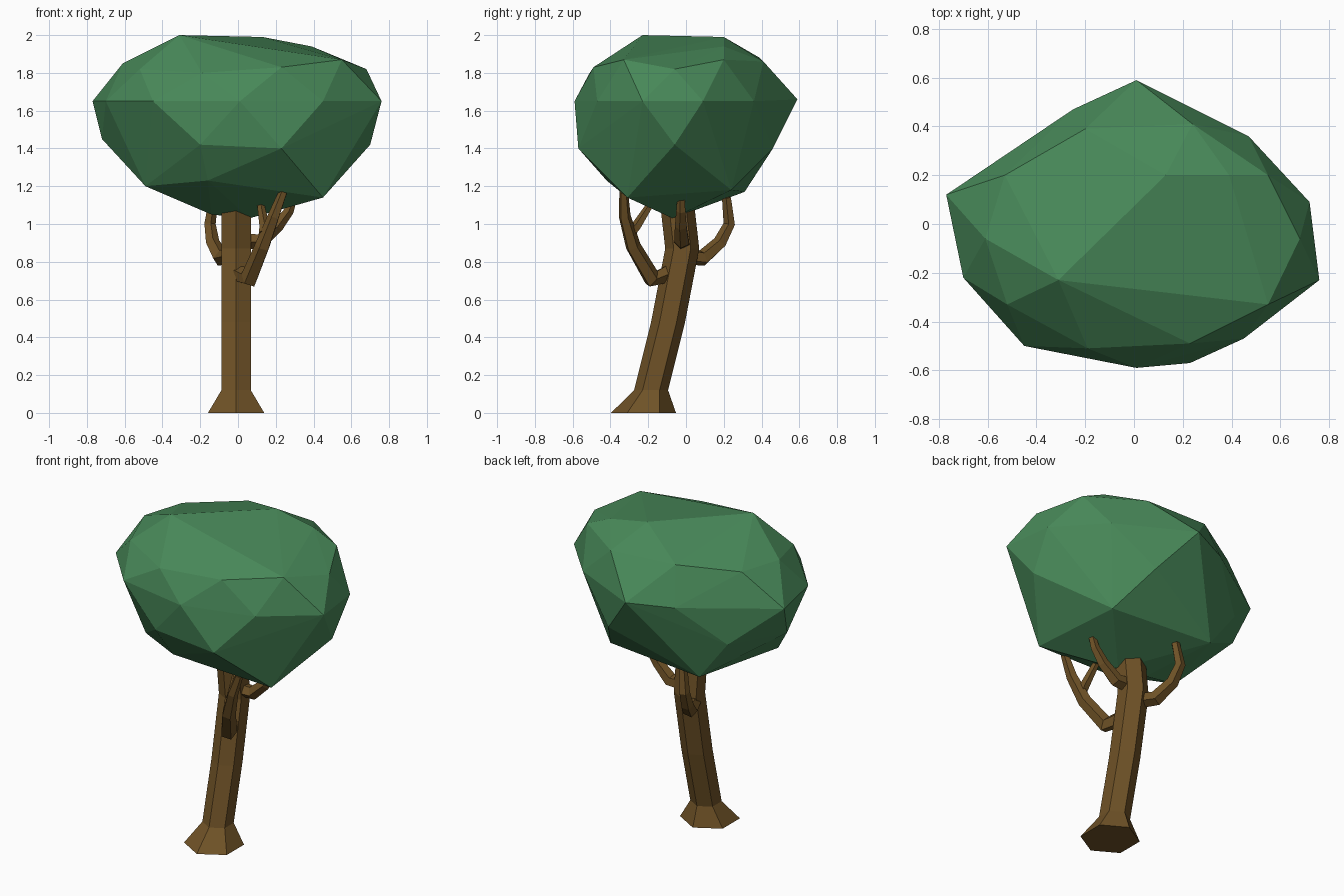
import bpy, bmesh
from math import sin, cos, tau
from mathutils import Vector


def material(name, color):
    m = bpy.data.materials.new(name)
    m.diffuse_color = (*color, 1)
    return m


BARK = material("bark", (0.16, 0.085, 0.02))
LEAF = material("leaves", (0.065, 0.25, 0.10))


def finish(name, bm, mat):
    bmesh.ops.recalc_face_normals(bm, faces=bm.faces[:])
    mesh = bpy.data.meshes.new(name)
    bm.to_mesh(mesh)
    bm.free()
    mesh.materials.append(mat)
    obj = bpy.data.objects.new(name, mesh)
    bpy.context.collection.objects.link(obj)
    return obj


def tube(name, path, radii, sides, level=False):
    """Faceted tube along a path; level=True keeps every ring horizontal."""
    pts = [Vector(p) for p in path]
    bm = bmesh.new()
    rings = []
    side = Vector((0, 1, 0))
    for i, (p, r) in enumerate(zip(pts, radii)):
        t = (pts[min(i + 1, len(pts) - 1)] - pts[max(i - 1, 0)]).normalized()
        if level:
            t = Vector((0, 0, 1))
        elif i == 0:
            side = t.orthogonal()
        side = (side - t * side.dot(t)).normalized()
        other = t.cross(side)
        rings.append([bm.verts.new(p + r * (side * cos(tau * k / sides) + other * sin(tau * k / sides)))
                      for k in range(sides)])
    for a, b in zip(rings, rings[1:]):
        for k in range(sides):
            n = (k + 1) % sides
            bm.faces.new((a[k], a[n], b[n], b[k]))
    bm.faces.new(rings[0])
    bm.faces.new(rings[-1])
    return finish(name, bm, BARK)


# Leaning six-sided trunk with flared foot
tube("trunk",
     [(-0.01, -0.225, 0), (-0.01, -0.185, 0.12), (-0.01, -0.095, 0.48),
      (-0.01, -0.02, 0.87), (-0.01, -0.045, 1.09)],
     [0.172, 0.09, 0.09, 0.09, 0.09], 6, level=True)

# Branches
tube("front_branch",
     [(0.0, -0.08, 0.74), (0.06, -0.18, 0.71), (0.13, -0.28, 0.88), (0.19, -0.325, 1.04), (0.24, -0.33, 1.17)],
     [0.05, 0.05, 0.042, 0.033, 0.024], 5)
tube("front_twig",
     [(0.14, -0.295, 0.95), (0.14, -0.26, 0.99), (0.12, -0.19, 1.10)],
     [0.03, 0.028, 0.02], 5)
tube("right_branch",
     [(0.02, -0.02, 0.91), (0.12, -0.02, 0.91), (0.21, -0.025, 0.99), (0.27, -0.025, 1.07), (0.29, -0.025, 1.13)],
     [0.045, 0.042, 0.034, 0.027, 0.022], 5)
tube("back_branch",
     [(-0.05, 0.0, 0.83), (-0.09, 0.09, 0.82), (-0.135, 0.18, 0.90), (-0.15, 0.23, 1.0), (-0.13, 0.215, 1.14)],
     [0.045, 0.045, 0.038, 0.032, 0.025], 5)

# Canopy: faceted hull through outlines read at rising heights
canopy = [
    (0.06, -0.07, 1.03), (-0.14, -0.06, 1.05), (0.45, -0.31, 1.14), (-0.31, 0.31, 1.17),
    (0.36, 0.24, 1.18), (-0.49, -0.22, 1.20), (-0.16, -0.42, 1.23),
    (0.23, -0.57, 1.40), (-0.2, -0.54, 1.42), (0.70, -0.06, 1.42), (-0.72, 0.02, 1.45),
    (0.22, 0.46, 1.40), (-0.50, 0.30, 1.42),
    (-0.77, 0.12, 1.65), (-0.70, -0.22, 1.65), (-0.45, -0.50, 1.65), (0.01, -0.59, 1.65),
    (0.45, -0.47, 1.65), (0.76, -0.23, 1.65), (0.72, 0.09, 1.65), (0.47, 0.36, 1.65),
    (0.01, 0.59, 1.66), (-0.25, 0.47, 1.65),
    (-0.19, -0.51, 1.80), (0.23, -0.49, 1.83), (0.55, -0.33, 1.87), (0.68, -0.06, 1.82),
    (0.55, 0.20, 1.87), (0.24, 0.41, 1.86), (-0.20, 0.39, 1.88), (-0.53, 0.20, 1.85),
    (-0.61, -0.06, 1.85), (-0.52, -0.33, 1.82),
    (-0.31, -0.23, 2.0), (0.13, 0.20, 1.99), (0.39, 0.20, 1.94),
]
bm = bmesh.new()
for p in canopy:
    bm.verts.new(p)
res = bmesh.ops.convex_hull(bm, input=bm.verts[:])
loose = [v for v in bm.verts if not v.link_faces]
bmesh.ops.delete(bm, geom=loose, context='VERTS')
finish("canopy", bm, LEAF)
